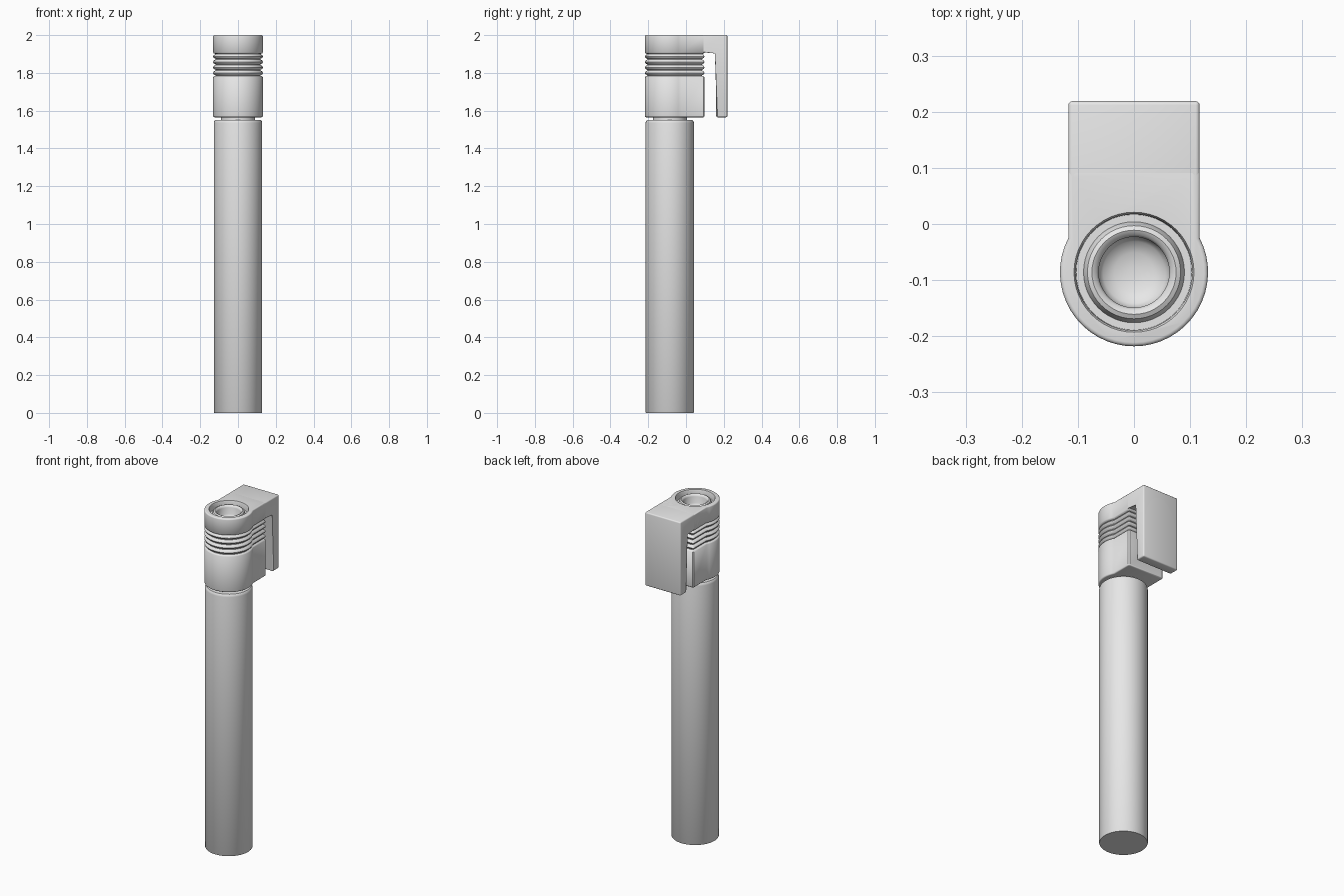
import bpy, bmesh, math

if "Cube" in bpy.data.objects:
    bpy.data.objects.remove(bpy.data.objects["Cube"])

CY = -0.086          # axis of the tube in y
grey = bpy.data.materials.new("plain_grey")
grey.diffuse_color = (0.8, 0.8, 0.8, 1)
grey.use_nodes = True
grey.node_tree.nodes["Principled BSDF"].inputs["Base Color"].default_value = grey.diffuse_color


def finish(name, bm, angle=40):
    bmesh.ops.recalc_face_normals(bm, faces=bm.faces)
    me = bpy.data.meshes.new(name)
    bm.to_mesh(me)
    bm.free()
    me.materials.append(grey)
    ob = bpy.data.objects.new(name, me)
    bpy.context.collection.objects.link(ob)
    bpy.ops.object.select_all(action='DESELECT')
    ob.select_set(True)
    bpy.context.view_layer.objects.active = ob
    bpy.ops.object.shade_smooth_by_angle(angle=math.radians(angle))
    return ob


def loft(bm, rings):
    """Skin closed rings of equal length and cap both ends."""
    vs = [[bm.verts.new(p) for p in r] for r in rings]
    n = len(vs[0])
    for a, b in zip(vs, vs[1:]):
        for i in range(n):
            j = (i + 1) % n
            bm.faces.new((a[i], a[j], b[j], b[i]))
    bm.faces.new(vs[0][::-1])
    bm.faces.new(vs[-1])


def turned(name, profile, n=48):
    """Solid of revolution about the tube axis from (radius, z) points."""
    bm = bmesh.new()
    loft(bm, [[(r * math.cos(2 * math.pi * i / n), CY + r * math.sin(2 * math.pi * i / n), z)
               for i in range(n)] for r, z in profile])
    return finish(name, bm)


def outline(d, z, r=0.132, w=0.117, back=0.098, n=32, c=0.006):
    """Round front with a square back, shrunk inward by d."""
    r, w, back = r - d, w - d, back - d
    a = math.acos(w / r)
    pts = []
    for i in range(n + 1):
        t = math.pi - a + (math.pi + 2 * a) * i / n
        pts.append((r * math.cos(t), CY + r * math.sin(t), z))
    pts += [(w, back - c, z), (w - c, back, z), (-w + c, back, z), (-w, back - c, z)]
    return pts


# long tube and neck
turned("tube", [(0.126, 0), (0.128, 0.003), (0.128, 1.535), (0.126, 1.544),
                (0.121, 1.55), (0.09, 1.55), (0.09, 1.58)])

# head: lower block, ribbed band and top collar in one skin
R = 0.007
steps = [0, 30, 60, 90]
rings = []
for a in steps:
    s = math.radians(a)
    rings.append((R * (1 - math.sin(s)), 1.565 + R * (1 - math.cos(s))))
rings += [(0, 1.777), (0.004, 1.782), (0.013, 1.784)]
for i in range(4):
    z = 1.787 + i * 0.029
    rings += [(0.013, z), (0.003, z + 0.006), (0, z + 0.013),
              (0.003, z + 0.020), (0.013, z + 0.026)]
rings += [(0.004, 1.903), (0, 1.908)]
for a in steps:
    s = math.radians(a)
    rings.append((R * (1 - math.cos(s)), 2.0 - R * (1 - math.sin(s))))
bm = bmesh.new()
loft(bm, [outline(d, z) for d, z in rings])
bmesh.ops.remove_doubles(bm, verts=bm.verts, dist=1e-5)
head = finish("head", bm)

# socket in the top: ring groove, raised lip and dished hole
cutter = turned("socket_cutter", [(0.01, 1.915), (0.035, 1.918), (0.055, 1.928), (0.063, 1.94),
                                  (0.063, 1.978), (0.067, 1.987), (0.075, 1.991), (0.083, 1.987),
                                  (0.088, 1.975), (0.09, 1.965), (0.103, 1.965), (0.104, 1.992),
                                  (0.107, 2.0), (0.107, 2.02)])
cutter.hide_render = True
mod = head.modifiers.new("socket", 'BOOLEAN')
mod.operation = 'DIFFERENCE'
mod.solver = 'EXACT'
mod.object = cutter
bpy.context.view_layer.objects.active = head
bpy.ops.object.modifier_apply(modifier=mod.name)
bpy.data.objects.remove(cutter)
bpy.ops.object.select_all(action='DESELECT')
head.select_set(True)
bpy.ops.object.shade_smooth_by_angle(angle=math.radians(40))

# clip: bridge over the back and hanging flap
side = [(0.04, 2.0), (0.219, 2.0), (0.219, 1.565), (0.16, 1.565), (0.16, 1.91), (0.04, 1.91)]
bm = bmesh.new()
loft(bm, [[(x, y, z) for y, z in side] for x in (-0.117, 0.117)])
edges = [e for e in bm.edges if not all(v.co.y < 0.05 for v in e.verts)]
bmesh.ops.bevel(bm, geom=edges, offset=0.007, segments=3, profile=0.5, affect='EDGES')
finish("clip", bm)
